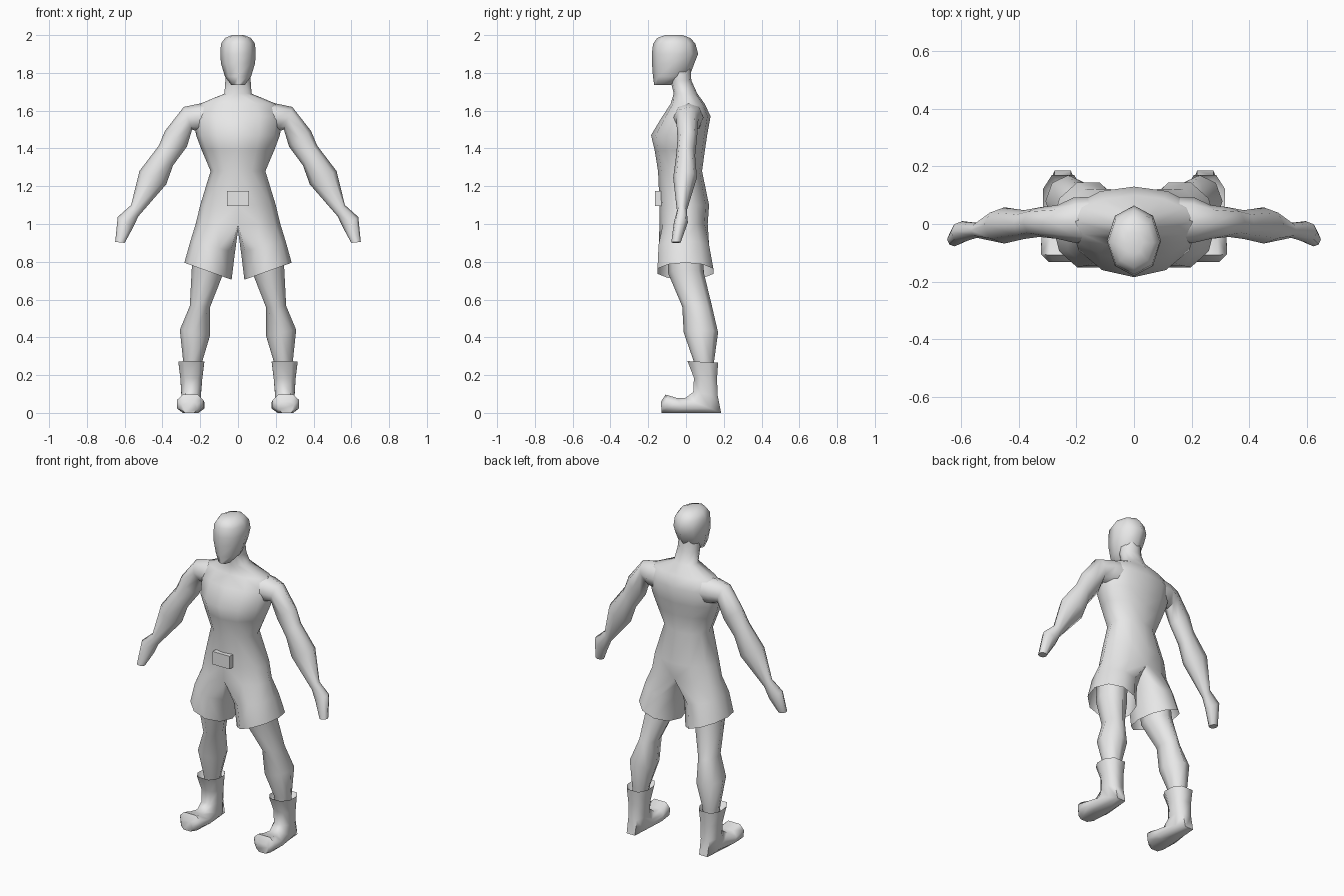
import bpy, bmesh, math
from mathutils import Vector

cube = bpy.data.objects.get("Cube")
if cube:
    bpy.data.objects.remove(cube, do_unlink=True)

grey = bpy.data.materials.new("plain_grey")
grey.use_nodes = True
grey.diffuse_color = (0.8, 0.8, 0.8, 1)
grey.node_tree.nodes["Principled BSDF"].inputs["Base Color"].default_value = (0.8, 0.8, 0.8, 1)


def finish(bm, name, angle=60, mirror=False):
    """Mirror if asked, fix normals, link, shade and colour."""
    if mirror:
        bmesh.ops.mirror(bm, geom=bm.verts[:] + bm.edges[:] + bm.faces[:],
                         axis='X', merge_dist=0.0005)
        bmesh.ops.remove_doubles(bm, verts=bm.verts[:], dist=0.0005)
    bmesh.ops.recalc_face_normals(bm, faces=bm.faces[:])
    mesh = bpy.data.meshes.new(name)
    bm.to_mesh(mesh)
    bm.free()
    mesh.materials.append(grey)
    ob = bpy.data.objects.new(name, mesh)
    bpy.context.collection.objects.link(ob)
    bpy.ops.object.select_all(action='DESELECT')
    ob.select_set(True)
    bpy.context.view_layer.objects.active = ob
    bpy.ops.object.shade_smooth_by_angle(angle=math.radians(angle))


def bridge(bm, a, b, closed=True):
    n = len(a)
    for i in range(n if closed else n - 1):
        j = (i + 1) % n
        bm.faces.new((a[i], a[j], b[j], b[i]))


def loft(bm, rings):
    """Closed tube through rings of points, capped at both ends."""
    loops = [[bm.verts.new(p) for p in r] for r in rings]
    for a, b in zip(loops, loops[1:]):
        bridge(bm, a, b)
    bm.faces.new(loops[0])
    bm.faces.new(loops[-1])


def limb_ring(outer, inner, yf, yb, n=8):
    """Ring across a limb: outer and inner (x, z) ends, front and back y."""
    o, i = Vector((outer[0], 0, outer[1])), Vector((inner[0], 0, inner[1]))
    mid, half = (o + i) / 2, (o - i) / 2
    yc, ry = (yf + yb) / 2, (yb - yf) / 2
    pts = []
    for k in range(n):
        t = 2 * math.pi * k / n
        p = mid + half * math.cos(t)
        pts.append((p.x, yc + ry * math.sin(t), p.z))
    return pts


def boot_ring(front, back, w, xc):
    """Flat-sided ring through a boot: front and back (y, z) ends, half width."""
    f, b = Vector((xc, *front)), Vector((xc, *back))
    pts = []
    for k in range(8):
        t = math.radians(22.5 + 45 * k)
        c, s = math.cos(t) / math.cos(math.pi / 8), math.sin(t) / math.cos(math.pi / 8)
        p = (f + b) / 2 + (f - b) / 2 * c
        p.x += w * math.copysign(abs(s) ** .65, s)
        pts.append(p)
    return pts


# Torso, neck and shorts: half strips from back centre to front centre
bm = bmesh.new()
torso = [  # z, half width, front y, back y, side y
    (1.00, .224, -.140, .115, -.01),
    (1.10, .200, -.140, .122, -.01),
    (1.28, .145, -.148, .085, -.02),
    (1.39, .192, -.166, .100, -.01),
    (1.47, .222, -.185, .112, .00),
    (1.57, .235, -.125, .130, .01),
    (1.635, .205, -.082, .100, .01),
    (1.69, .072, -.065, .060, .00),
    (1.76, .067, -.082, .028, -.03),
    (1.83, .062, -.090, .026, -.04),
]
strips = []
for z, w, yf, yb, ys in torso:
    strip = []
    for k in range(7):
        t = math.radians(90 - 30 * k)
        c = 0 if k in (0, 6) else math.cos(t)
        s = math.sin(t)
        y = ys + (yb - ys) * s if s > 0 else ys + (ys - yf) * s
        strip.append(bm.verts.new((w * c, y, z)))
    strips.append(strip)
for a, b in zip(strips, strips[1:]):
    bridge(bm, a, b, closed=False)
bm.faces.new(strips[-1])
# Shorts leg: waist strip closed through the crotch, flaring to an open, slanted hem
upper = strips[0] + [bm.verts.new((0, y, .965)) for y in (-.08, 0, .07)]
for xo, zo, xi, zi, yf, yb in [(.252, .91, .016, .85, -.148, .125),
                               (.284, .795, .034, .705, -.154, .148)]:
    ring = []
    for i in range(10):
        t = math.radians((3 - i) * 36)
        f = .5 + .5 * math.cos(t)
        y = (yf + yb) / 2 + (yb - yf) / 2 * math.sin(t) * 1.03
        ring.append(bm.verts.new((xi + (xo - xi) * f, y, zi + (zo - zi) * f)))
    bridge(bm, upper, ring)
    upper = ring
finish(bm, "torso_and_shorts", 65, mirror=True)

# Head: stacked rings from chin to crown
bm = bmesh.new()
head = [  # z, half width, front y, back y
    (1.735, .035, -.168, -.085),
    (1.78, .069, -.175, .018),
    (1.85, .090, -.180, .044),
    (1.90, .094, -.181, .064),
    (1.955, .090, -.174, .050),
    (1.985, .068, -.152, .022),
    (2.00, .030, -.110, -.020),
]
loft(bm, [limb_ring((w, z), (-w, z), yf, yb) for z, w, yf, yb in head])
finish(bm, "head", 75)

# Arms with shoulders and hands
bm = bmesh.new()
loft(bm, [limb_ring(*r) for r in [
    ((.130, 1.650), (.170, 1.48), -.070, .095),
    ((.205, 1.637), (.215, 1.49), -.065, .092),
    ((.287, 1.620), (.243, 1.50), -.052, .066),
    ((.387, 1.492), (.270, 1.41), -.045, .058),
    ((.419, 1.415), (.344, 1.31), -.052, .048),
    ((.522, 1.28), (.380, 1.21), -.068, .058),
    ((.566, 1.10), (.528, 1.04), -.048, .004),
    ((.637, 1.037), (.556, .98), -.064, .010),
    ((.650, .905), (.600, .900), -.078, -.028),
]])
finish(bm, "arms", 60, mirror=True)

# Legs
bm = bmesh.new()
loft(bm, [limb_ring(*r) for r in [
    ((.235, .90), (.070, .90), -.100, .085),
    ((.245, .76), (.085, .72), -.095, .095),
    ((.255, .566), (.148, .56), -.020, .138),
    ((.308, .44), (.148, .41), -.012, .170),
    ((.290, .27), (.190, .27), .042, .148),
    ((.285, .20), (.200, .20), .050, .145),
]])
finish(bm, "legs", 60, mirror=True)

# Boots: one sweep from a recessed cuff down the shaft, round the heel to the toe
bm = bmesh.new()
loft(bm, [boot_ring(*r) for r in [
    ((.040, .235), (.152, .235), .050, .242),
    ((.008, .274), (.170, .266), .069, .247),
    ((.042, .185), (.164, .180), .058, .247),
    ((.038, .110), (.168, .090), .052, .248),
    ((-.005, .078), (.186, .000), .050, .248),
    ((-.045, .078), (-.005, .000), .072, .250),
    ((-.108, .097), (-.098, .000), .070, .253),
    ((-.132, .060), (-.130, .000), .040, .257),
]])
finish(bm, "boots", 60, mirror=True)

# Belt buckle
bm = bmesh.new()
loft(bm, [[(x, y, 1.135 + z) for x, z in
           ((-.058, -.04), (.058, -.04), (.058, .04), (-.058, .04))]
          for y in (-.120, -.165)])
finish(bm, "belt_buckle", 30)
